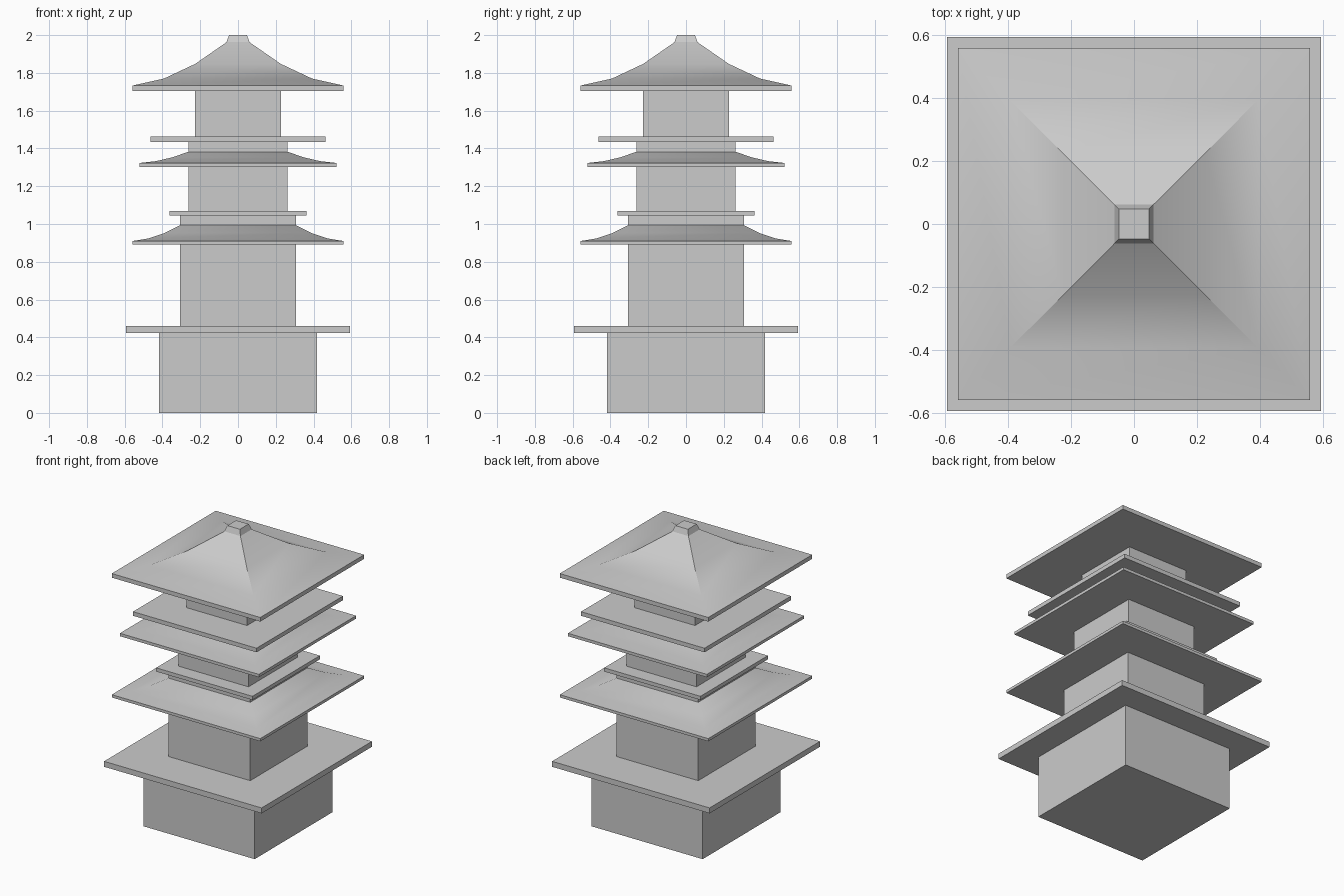
import bpy, math

if "Cube" in bpy.data.objects:
    bpy.data.objects.remove(bpy.data.objects["Cube"])


def stack(name, rings, smooth=False):
    """Closed square solid lofted through (half_width, z) rings."""
    verts, faces = [], []
    for h, z in rings:
        verts += [(-h, -h, z), (h, -h, z), (h, h, z), (-h, h, z)]
    for r in range(len(rings) - 1):
        for i in range(4):
            a, b = r * 4 + i, r * 4 + (i + 1) % 4
            faces.append((a, b, b + 4, a + 4))
    n = len(verts)
    faces += [(3, 2, 1, 0), (n - 4, n - 3, n - 2, n - 1)]
    mesh = bpy.data.meshes.new(name)
    mesh.from_pydata(verts, [], faces)
    obj = bpy.data.objects.new(name, mesh)
    bpy.context.collection.objects.link(obj)
    if smooth:
        bpy.ops.object.select_all(action='DESELECT')
        bpy.context.view_layer.objects.active = obj
        obj.select_set(True)
        bpy.ops.object.shade_smooth_by_angle(angle=math.radians(30))
    return obj


def block(name, half, z0, z1):
    return stack(name, [(half, z0), (half, z1)])


def roof(name, eave, top, z0, z1, z2):
    """Thin eave edge, then a concave slope in three steps."""
    rings = [(eave, z0)]
    for t, rise in ((0, 0), (1 / 3, 0.16), (2 / 3, 0.5), (1, 1)):
        rings.append((eave + (top - eave) * t, z1 + (z2 - z1) * rise))
    return stack(name, rings, smooth=True)


# Base and wide terrace
block("base", 0.418, 0, 0.424)
block("base_terrace", 0.592, 0.424, 0.461)

# Storey walls
block("lower_storey", 0.307, 0.461, 1.045)
block("middle_storey", 0.263, 1.07, 1.435)
block("upper_storey", 0.227, 1.463, 1.705)

# Balconies
block("lower_balcony", 0.362, 1.045, 1.07)
block("upper_balcony", 0.464, 1.435, 1.463)

# Curved roofs
roof("lower_roof", 0.558, 0.302, 0.891, 0.910, 0.996)
roof("middle_roof", 0.522, 0.258, 1.303, 1.323, 1.384)
roof("top_roof", 0.558, 0.060, 1.705, 1.733, 1.963)

# Finial cap
stack("roof_cap", [(0.061, 1.963), (0.047, 2.0)])
